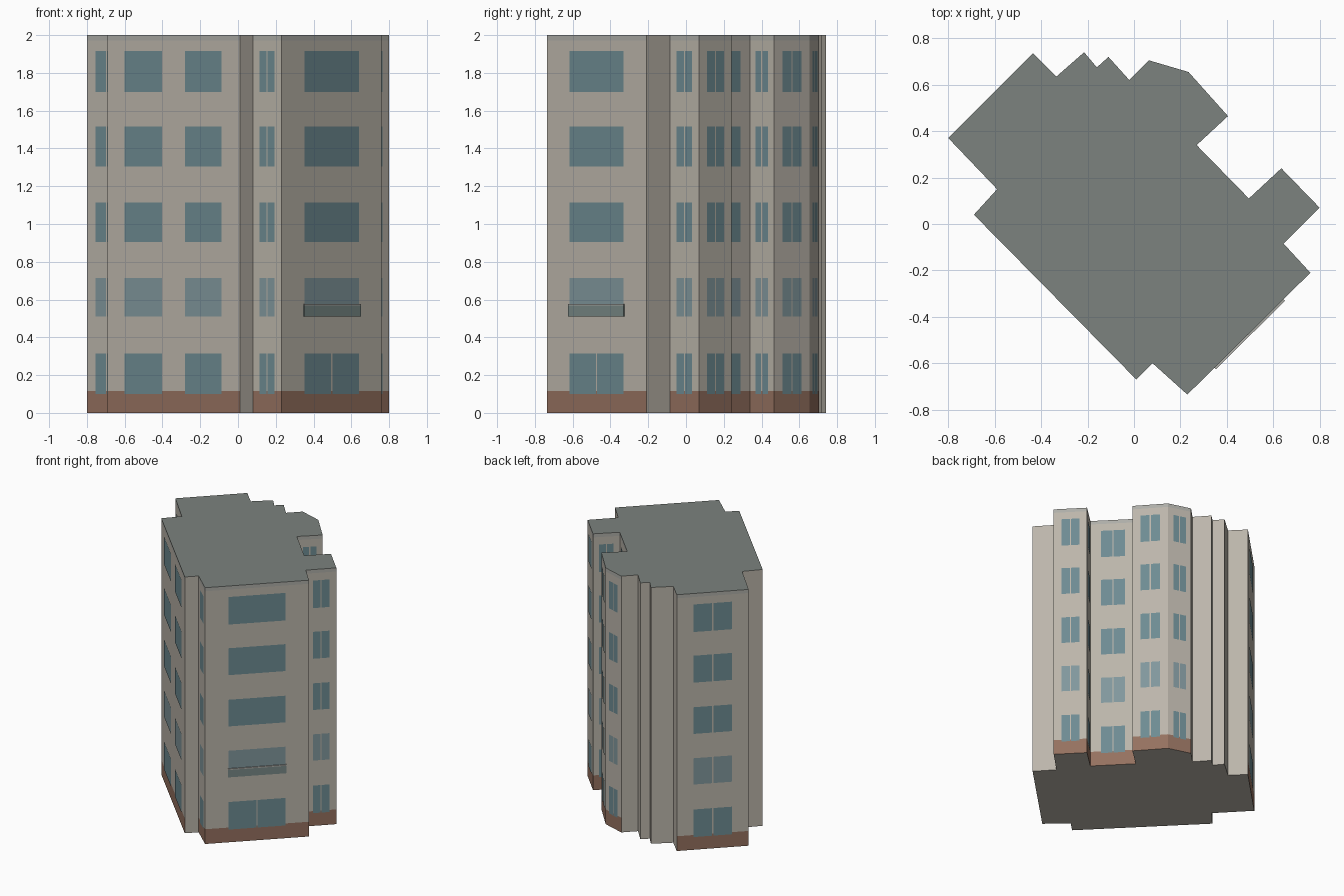
import bpy, bmesh
from mathutils import Vector

if "Cube" in bpy.data.objects:
    bpy.data.objects.remove(bpy.data.objects["Cube"])


def material(name, rgb):
    m = bpy.data.materials.new(name)
    m.diffuse_color = (*rgb, 1)
    m.use_nodes = True
    m.node_tree.nodes["Principled BSDF"].inputs["Base Color"].default_value = m.diffuse_color
    return m


WALL = material("wall", (0.50, 0.465, 0.405))
BRICK = material("plinth", (0.30, 0.165, 0.115))
ROOF = material("roof", (0.20, 0.225, 0.21))
TRIM = material("parapet_trim", (0.42, 0.42, 0.39))
GLASS = material("glass", (0.155, 0.26, 0.29))
PALE = material("pale_glass", (0.22, 0.31, 0.335))
RAIL = material("balcony_glass", (0.19, 0.25, 0.24))

# Footprint, counter-clockwise, with the wall style starting at each corner:
# 0 blank, 1 split windows, 2 two wide windows, 3 picture windows and balcony
PLAN = [(0.01, -0.67, 0), (0.08, -0.60, 1), (0.23, -0.735, 3), (0.76, -0.21, 0),
        (0.645, -0.085, 1), (0.80, 0.07, 1), (0.635, 0.24, 1), (0.495, 0.11, 1),
        (0.27, 0.34, 1), (0.405, 0.465, 1), (0.235, 0.655, 1), (0.065, 0.705, 0),
        (-0.02, 0.62, 0), (-0.11, 0.72, 0), (-0.16, 0.675, 0), (-0.215, 0.74, 0),
        (-0.335, 0.635, 0), (-0.435, 0.735, 1), (-0.80, 0.37, 1), (-0.59, 0.15, 0),
        (-0.69, 0.04, 2)]
LEVELS = [0, 0.115, 1.972, 2.0]
FLOORS = [(0.10, 0.315), (0.51, 0.715), (0.905, 1.113), (1.305, 1.515), (1.70, 1.915)]
SPANS = {0: [], 1: [(0.23, 0.77)], 2: [(0.129, 0.414), (0.586, 0.864)], 3: [(0.226, 0.774)]}
N = len(PLAN)


def finish(bm, name, mats):
    me = bpy.data.meshes.new(name)
    bm.to_mesh(me)
    bm.free()
    for m in mats:
        me.materials.append(m)
    ob = bpy.data.objects.new(name, me)
    bpy.context.collection.objects.link(ob)
    return ob


# Building shell: banded walls, floor and flat roof
bm = bmesh.new()
rings = [[bm.verts.new((x, y, z)) for x, y, _ in PLAN] for z in LEVELS]
bm.faces.new(rings[0][::-1])
bm.faces.new(rings[-1]).material_index = 2
for i in range(N):
    j = (i + 1) % N
    for k in range(3):
        f = bm.faces.new((rings[k][i], rings[k][j], rings[k + 1][j], rings[k + 1][i]))
        if PLAN[i][2]:
            f.material_index = (1, 0, 3)[k]
finish(bm, "building_shell", [WALL, BRICK, ROOF, TRIM])


def wall_frame(i):
    a = Vector((*PLAN[i][:2], 0))
    b = Vector((*PLAN[(i + 1) % N][:2], 0))
    d = (b - a).normalized()
    return a, b - a, Vector((d.y, -d.x, 0))


# Window panes, laid just proud of the walls; split ones leave a slim mullion
bm = bmesh.new()
for i, (_, _, style) in enumerate(PLAN):
    a, run, out = wall_frame(i)
    half = 0.004 / run.length
    for t0, t1 in SPANS[style]:
        for level, (z0, z1) in enumerate(FLOORS):
            split = style == 1 or (style == 3 and level == 0)
            mid = (t0 + t1) / 2
            panes = [(t0, mid - half), (mid + half, t1)] if split else [(t0, t1)]
            for p, q in panes:
                corners = [(p, z0), (q, z0), (q, z1), (p, z1)]
                f = bm.faces.new([bm.verts.new(a + run * t + out * 0.002 + Vector((0, 0, z)))
                                  for t, z in corners])
                f.material_index = int(level == 1)
finish(bm, "windows", [GLASS, PALE])

# Balcony: glazed guard panel with a pale handrail on the picture-window wall
wall = next(i for i, p in enumerate(PLAN) if p[2] == 3)
a, run, out = wall_frame(wall)


def guard(name, z0, z1, depth, mat):
    bm = bmesh.new()
    base = [bm.verts.new(a + run * t + out * o + Vector((0, 0, z0)))
            for t, o in [(0.22, 0), (0.22, depth), (0.782, depth), (0.782, 0)]]
    face = bm.faces.new(base)
    top = bmesh.ops.extrude_face_region(bm, geom=[face])["geom"]
    bmesh.ops.translate(bm, vec=(0, 0, z1 - z0),
                        verts=[v for v in top if isinstance(v, bmesh.types.BMVert)])
    bmesh.ops.recalc_face_normals(bm, faces=bm.faces)
    finish(bm, name, [mat])


guard("balcony_guard", 0.51, 0.568, 0.008, RAIL)
guard("balcony_handrail", 0.568, 0.577, 0.009, TRIM)
